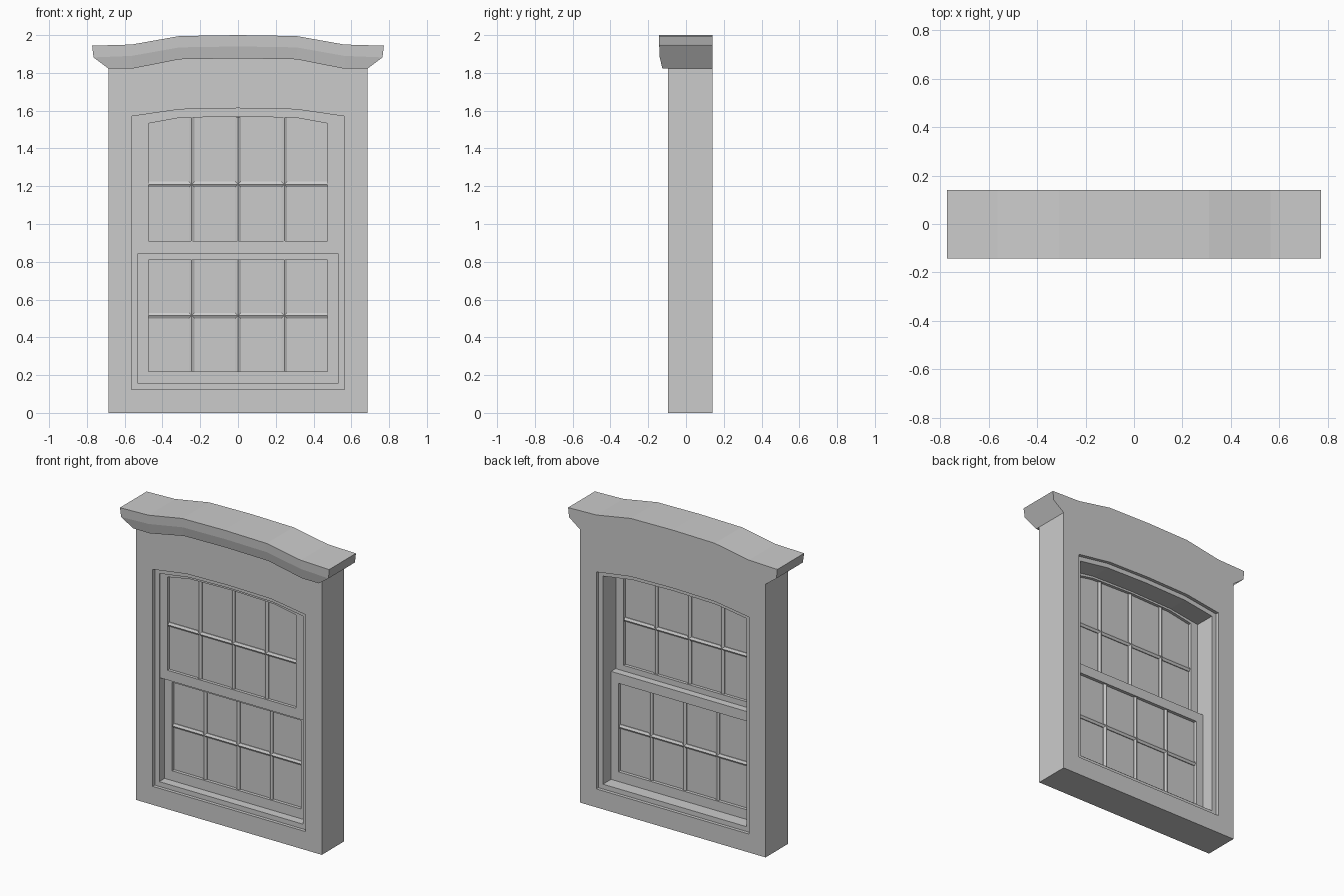
import bpy, bmesh, math

if "Cube" in bpy.data.objects:
    bpy.data.objects.remove(bpy.data.objects["Cube"])


def loft(name, rings, closed=False):
    """Join equal-length vertex rings; closed wraps the last to the first, otherwise caps both ends."""
    bm = bmesh.new()
    vs = [[bm.verts.new(p) for p in r] for r in rings]
    n, m = len(vs[0]), len(vs)
    for i in range(m if closed else m - 1):
        a, b = vs[i], vs[(i + 1) % m]
        for j in range(n):
            k = (j + 1) % n
            bm.faces.new((a[j], a[k], b[k], b[j]))
    if not closed:
        bm.faces.new(vs[0])
        bm.faces.new(vs[-1])
    bmesh.ops.recalc_face_normals(bm, faces=bm.faces)
    me = bpy.data.meshes.new(name)
    bm.to_mesh(me)
    bm.free()
    ob = bpy.data.objects.new(name, me)
    bpy.context.collection.objects.link(ob)
    return ob


def arch(y, w, bottom, edge, shoulder, top):
    """Upright rectangle outline with a faceted arched head."""
    return [(x, y, z) for x, z in (
        (-w, bottom), (w, bottom), (w, edge), (0.31, shoulder),
        (0, top), (-0.31, shoulder), (-w, edge))]


# Wall frame with rebate on both faces around the opening
outer = (0.685, 0, 1.822, 1.872, 1.877)
rebate = (0.563, 0.123, 1.57, 1.607, 1.613)
reveal = (0.53, 0.155, 1.543, 1.576, 1.583)
F, B, R = -0.095, 0.14, 0.022
loft("window_frame", [
    arch(F, *outer), arch(F, *rebate), arch(F + R, *rebate), arch(F + R, *reveal),
    arch(B - R, *reveal), arch(B - R, *rebate), arch(B, *rebate), arch(B, *outer)], closed=True)

# Cornice: three-level moulding swept over the arch, with splayed ends
levels = ((-0.125, 0.685), (-0.139, 0.765), (-0.142, 0.772))
stations = ((None, (1.822, 1.882, 1.944)), (0.563, (1.822, 1.89, 1.95)),
            (0.31, (1.872, 1.935, 1.995)), (0, (1.877, 1.94, 2.0)))


def cornice_section(side, x, zs):
    front = [(side * (end if x is None else x), y, z) for (y, end), z in zip(levels, zs)]
    return front + [(px, B, z) for px, _, z in reversed(front)]


path = [cornice_section(-1, *s) for s in stations]
path += [cornice_section(1, *s) for s in reversed(stations[:-1])]
loft("cornice", path)


def bar(name, start, end, r=0.017):
    """Six-sided glazing bar with flats to the front and back."""
    vertical = start[0] == end[0]
    rings = []
    for x, y, z in (start, end):
        ring = []
        for i in range(6):
            a = math.radians(90 + 60 * i)
            u, v = r * math.sin(a), r * math.cos(a)
            u, v = v, u
            ring.append((x + u, y + v, z) if vertical else (x, y + v, z + u))
        rings.append(ring)
    # widest points lie in the plane of the glass
    rings = [[(px + 0, py, pz) for px, py, pz in rg] for rg in rings]
    loft(name, rings)


def sash(name, y0, y1, outside, inside, rail_z):
    mid = (y0 + y1) / 2
    loft(name + "_sash", [arch(y0, *outside), arch(y0, *inside),
                          arch(y1, *inside), arch(y1, *outside)], closed=True)
    loft(name + "_glass", [arch(mid - 0.003, *inside), arch(mid + 0.003, *inside)])
    for i, x in enumerate((-0.245, 0, 0.245)):
        bar(f"{name}_upright_bar_{i + 1}", (x, mid, inside[1] - 0.005), (x, mid, inside[3] + 0.005))
    bar(name + "_cross_bar", (-0.48, mid, rail_z), (0.48, mid, rail_z))


# Upper sash sits to the front, lower sash behind it
sash("upper", -0.066, -0.02, (0.53, 0.845, 1.543, 1.576, 1.583),
     (0.475, 0.91, 1.532, 1.562, 1.57), 1.21)
sash("lower", -0.016, 0.033, (0.53, 0.155, 0.875, 0.875, 0.875),
     (0.475, 0.22, 0.81, 0.81, 0.81), 0.515)
